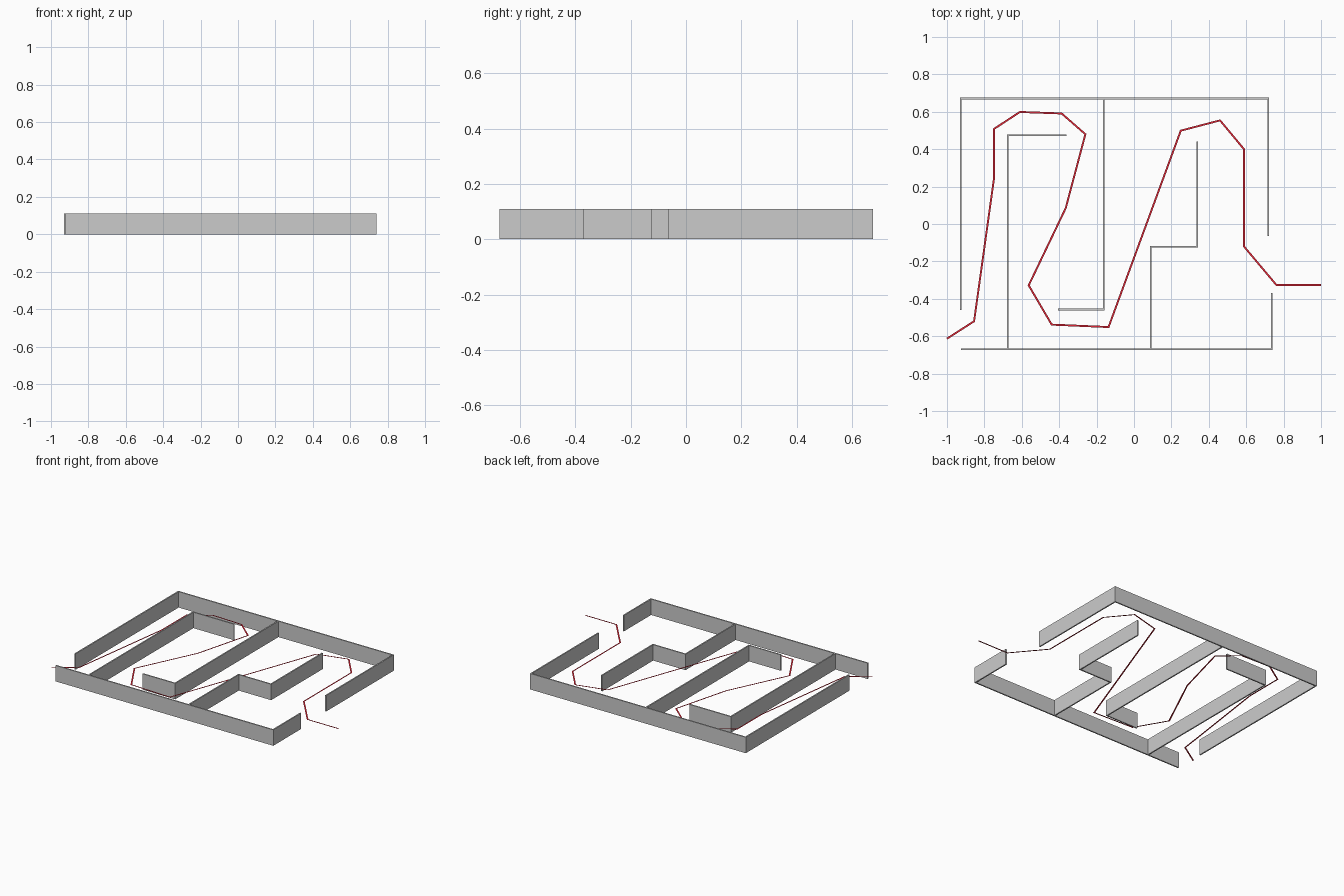
import bpy, bmesh
from mathutils import Vector

if "Cube" in bpy.data.objects:
    bpy.data.objects.remove(bpy.data.objects["Cube"])

WALL_H, WALL_T = 0.11, 0.009
PATH_Z, PATH_W = 0.055, 0.01


def strip(name, pts, width, z, height=0.0):
    """Mitred ribbon along a polyline, extruded upward when height is given."""
    pts = [Vector(p) for p in pts]
    dirs = [(b - a).normalized() for a, b in zip(pts, pts[1:])]
    bm = bmesh.new()
    pairs = []
    for i, p in enumerate(pts):
        d0, d1 = dirs[max(i - 1, 0)], dirs[min(i, len(dirs) - 1)]
        n0, n1 = Vector((-d0.y, d0.x)), Vector((-d1.y, d1.x))
        m = (n0 + n1).normalized()
        m *= width / 2 / m.dot(n0)
        pairs.append([bm.verts.new((*(p + s * m), z)) for s in (1, -1)])
    for (a, b), (c, d) in zip(pairs, pairs[1:]):
        bm.faces.new((a, b, d, c))
    if height:
        geom = bmesh.ops.extrude_face_region(bm, geom=bm.faces[:], use_keep_orig=True)["geom"]
        top = [v for v in geom if isinstance(v, bmesh.types.BMVert)]
        bmesh.ops.translate(bm, verts=top, vec=(0, 0, height))
        bmesh.ops.recalc_face_normals(bm, faces=bm.faces[:])
    mesh = bpy.data.meshes.new(name)
    bm.to_mesh(mesh)
    bm.free()
    obj = bpy.data.objects.new(name, mesh)
    bpy.context.collection.objects.link(obj)
    return obj


# Maze walls
walls = {
    "outer_wall_back": [(-0.926, -0.46), (-0.926, 0.671), (0.717, 0.671), (0.717, -0.065)],
    "outer_wall_front": [(-0.924, -0.669), (0.737, -0.669), (0.737, -0.368)],
    "inner_wall_left": [(-0.675, -0.666), (-0.675, 0.474), (-0.36, 0.474)],
    "inner_wall_middle": [(-0.162, 0.668), (-0.162, -0.457), (-0.407, -0.457)],
    "inner_wall_right": [(0.09, -0.666), (0.09, -0.122), (0.338, -0.122), (0.338, 0.44)],
}
for name, pts in walls.items():
    strip(name, pts, WALL_T, 0, WALL_H)

# Red route, a flat ribbon floating at half the wall height
route = strip("route_line", [
    (-1.0, -0.613), (-0.855, -0.52), (-0.749, 0.24), (-0.749, 0.508), (-0.61, 0.599),
    (-0.387, 0.591), (-0.26, 0.48), (-0.365, 0.085), (-0.563, -0.328), (-0.44, -0.538),
    (-0.136, -0.551), (0.25, 0.499), (0.46, 0.554), (0.588, 0.4), (0.588, -0.12),
    (0.762, -0.327), (1.0, -0.327)], PATH_W, PATH_Z)
red = bpy.data.materials.new("route_red")
red.diffuse_color = (0.8, 0.02, 0.04, 1)
red.use_nodes = True
red.node_tree.nodes["Principled BSDF"].inputs["Base Color"].default_value = red.diffuse_color
route.data.materials.append(red)
